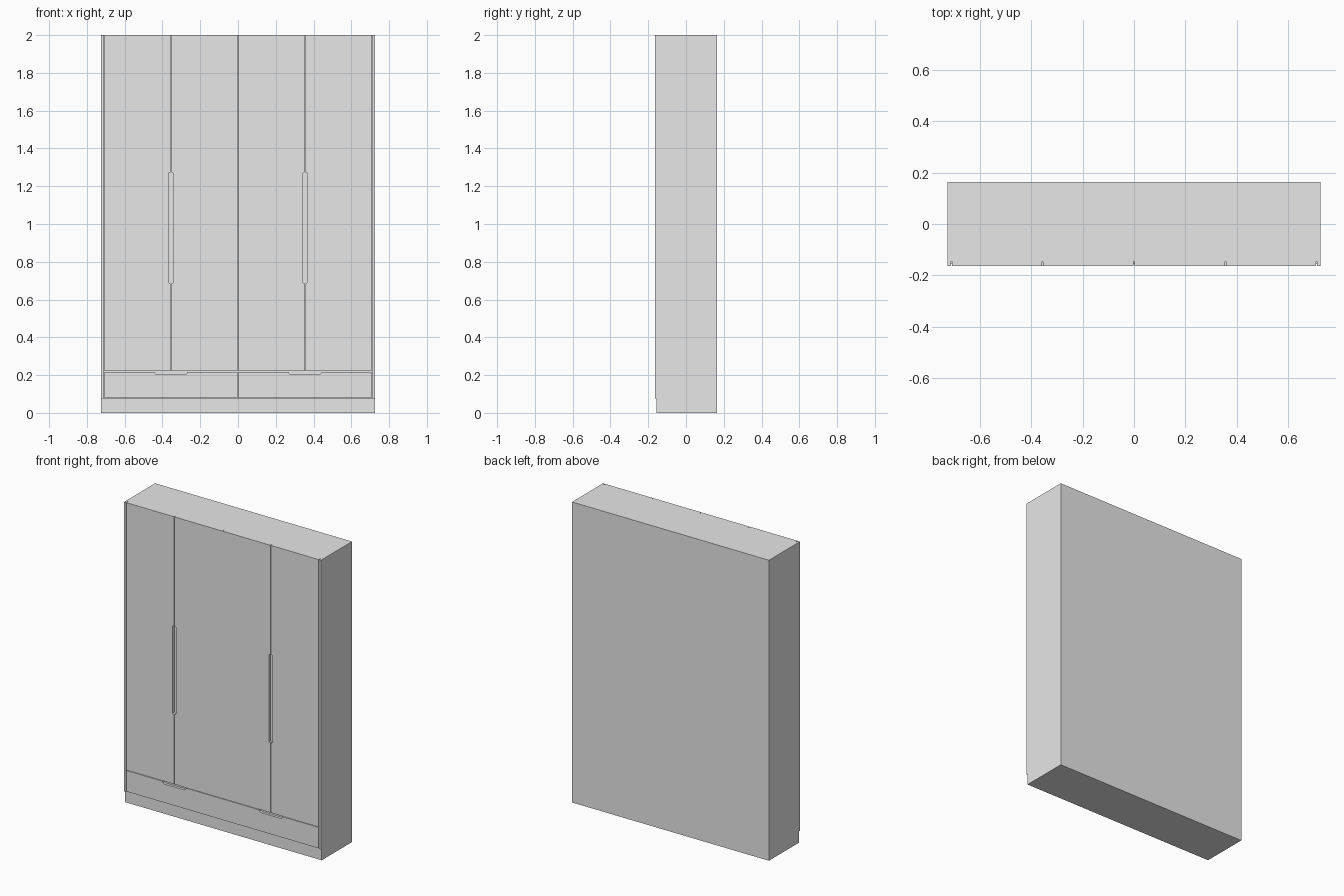
import bpy
import bmesh

if "Cube" in bpy.data.objects:
    bpy.data.objects.remove(bpy.data.objects["Cube"])

grey = bpy.data.materials.new("light_grey")
grey.diffuse_color = (0.8, 0.8, 0.8, 1)
grey.use_nodes = True
grey.node_tree.nodes["Principled BSDF"].inputs["Base Color"].default_value = grey.diffuse_color

FRONT, FACE, BACK = -0.163, -0.146, 0.163   # door front, carcass front, rear
W, T = 0.725, 0.014                         # half width, board thickness
BASE, TOP = 0.075, 2.0


def extrude_y(name, points, y0, y1):
    """Extrude an x-z outline from y0 to y1."""
    bm = bmesh.new()
    face = bm.faces.new([bm.verts.new((x, y0, z)) for x, z in points])
    res = bmesh.ops.extrude_face_region(bm, geom=[face])
    verts = [v for v in res["geom"] if isinstance(v, bmesh.types.BMVert)]
    bmesh.ops.translate(bm, verts=verts, vec=(0, y1 - y0, 0))
    bmesh.ops.recalc_face_normals(bm, faces=bm.faces)
    mesh = bpy.data.meshes.new(name)
    bm.to_mesh(mesh)
    bm.free()
    mesh.materials.append(grey)
    obj = bpy.data.objects.new(name, mesh)
    bpy.context.collection.objects.link(obj)


def board(name, x0, x1, y0, y1, z0, z1):
    extrude_y(name, [(x0, z0), (x1, z0), (x1, z1), (x0, z1)], y0, y1)


# Plinth, carcass and top board
board("plinth", -W, W, -0.155, BACK, 0, BASE)
board("carcass", -W + T, W - T, FACE, BACK, BASE, TOP - T)
board("top_board", -W + T, W - T, FACE, BACK, TOP - T, TOP)

MID, GAP = 0.355, 0.0015
SEAM = 0.219
for s, side in ((-1, "left"), (1, "right")):
    # Side panel
    x0, x1 = sorted((s * (W - T), s * W))
    board(side + "_side_panel", x0, x1, FRONT, BACK, BASE, TOP)

    # Pair of doors with a finger slot cut in the meeting edges
    for d, edge, where in ((-1, GAP, "inner"), (1, 0.707, "outer")):
        m = MID + d * GAP
        n = MID + d * 0.012
        outline = [(edge, SEAM + GAP), (m, SEAM + GAP), (m, 0.685), (n, 0.69),
                   (n, 1.27), (m, 1.275), (m, TOP), (edge, TOP)]
        extrude_y(f"{side}_{where}_door", [(s * x, z) for x, z in outline],
                  FRONT, FACE)

    # Drawer front with a grip notch in the top edge
    zt = SEAM - GAP
    outline = [(GAP, BASE + 0.003), (0.707, BASE + 0.003), (0.707, zt),
               (MID + 0.087, zt), (MID + 0.083, 0.207), (MID + 0.072, 0.202),
               (MID - 0.072, 0.202), (MID - 0.083, 0.207), (MID - 0.087, zt),
               (GAP, zt)]
    extrude_y(side + "_drawer_front", [(s * x, z) for x, z in outline],
              FRONT, FACE)
